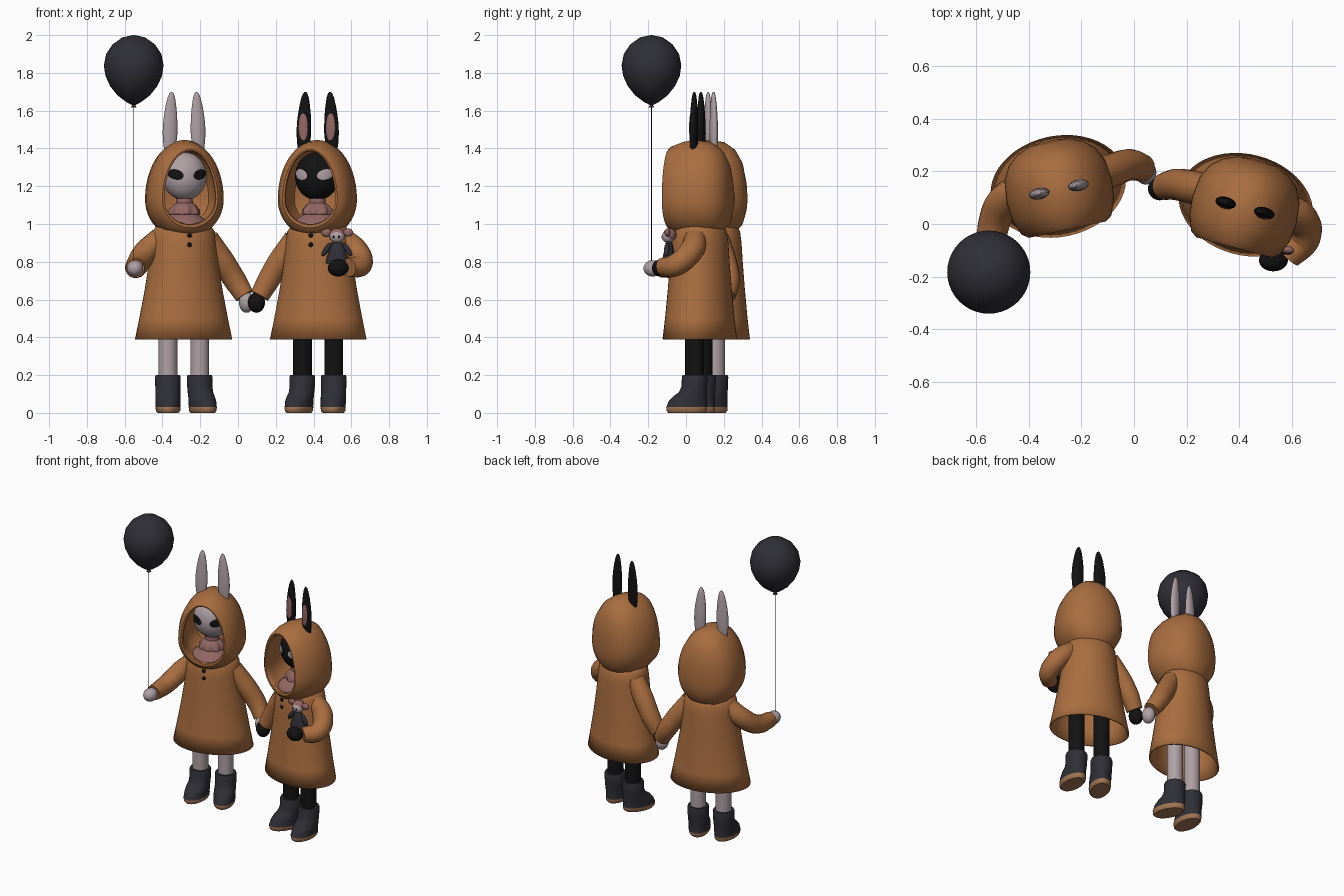
import bpy, bmesh, math
from mathutils import Matrix, Vector

if "Cube" in bpy.data.objects:
    bpy.data.objects.remove(bpy.data.objects["Cube"])


def material(name, rgb):
    m = bpy.data.materials.new(name)
    m.diffuse_color = (*rgb, 1)
    m.use_nodes = True
    m.node_tree.nodes["Principled BSDF"].inputs["Base Color"].default_value = m.diffuse_color
    return m


COAT = material("ochre_coat", (0.40, 0.155, 0.05))
PALE = material("pale_lilac", (0.43, 0.355, 0.375))
BLACK = material("black", (0.006, 0.006, 0.006))
SLATE = material("dark_slate", (0.028, 0.028, 0.037))
PINK = material("dusty_pink", (0.29, 0.135, 0.125))
TAN = material("tan_sole", (0.36, 0.18, 0.085))
I = Matrix.Identity(4)


def add(name, bm, mat, M=I):
    bmesh.ops.recalc_face_normals(bm, faces=bm.faces[:])
    bm.transform(M)
    me = bpy.data.meshes.new(name)
    bm.to_mesh(me)
    bm.free()
    me.materials.append(mat)
    ob = bpy.data.objects.new(name, me)
    bpy.context.collection.objects.link(ob)
    return ob


def loft(name, rings, mat, M=I, cap_start=True, cap_end=True):
    """Skin a list of closed rings of points."""
    bm = bmesh.new()
    loops = [[bm.verts.new(p) for p in r] for r in rings]
    n = len(loops[0])
    for a, b in zip(loops, loops[1:]):
        for i in range(n):
            j = (i + 1) % n
            bm.faces.new((a[i], a[j], b[j], b[i]))
    if cap_start:
        bm.faces.new(loops[0])
    if cap_end:
        bm.faces.new(loops[-1])
    return add(name, bm, mat, M)


def oval(z, a, b, cx=0, cy=0, n=32, wave=0):
    """Horizontal elliptical ring, optionally scalloped."""
    pts = []
    for i in range(n):
        t = 2 * math.pi * i / n
        k = 1 + wave * math.cos(8 * t)
        pts.append((cx + a * k * math.cos(t), cy + b * k * math.sin(t), z))
    return pts


def egg(y, w, zb, zt, zm=1.13, n=48):
    """Upright egg-shaped ring facing the front."""
    pts = []
    for i in range(n):
        t = 2 * math.pi * i / n
        s = math.sin(t)
        pts.append((w * math.cos(t), y, zm + s * ((zt - zm) if s > 0 else (zm - zb))))
    return pts


def ball(name, c, r, mat, M=I, rot=I):
    bm = bmesh.new()
    bmesh.ops.create_uvsphere(bm, u_segments=28, v_segments=18, radius=1)
    return add(name, bm, mat, M @ Matrix.Translation(c) @ rot @ Matrix.Diagonal((*r, 1)))


def tube(name, pts, mat):
    """Smooth tube through (x, y, z, radius) points."""
    cu = bpy.data.curves.new(name, 'CURVE')
    cu.dimensions = '3D'
    cu.bevel_depth, cu.bevel_resolution = 1, 6
    cu.resolution_u, cu.use_fill_caps = 10, True
    sp = cu.splines.new('BEZIER')
    sp.bezier_points.add(len(pts) - 1)
    for bp, p in zip(sp.bezier_points, pts):
        bp.co, bp.radius = p[:3], p[3]
        bp.handle_left_type = bp.handle_right_type = 'AUTO'
    tmp = bpy.data.objects.new(name + "_path", cu)
    bpy.context.collection.objects.link(tmp)
    dg = bpy.context.evaluated_depsgraph_get()
    me = bpy.data.meshes.new_from_object(tmp.evaluated_get(dg))
    bpy.data.objects.remove(tmp)
    bm = bmesh.new()
    bm.from_mesh(me)
    bmesh.ops.remove_doubles(bm, verts=bm.verts[:], dist=1e-5)
    return add(name, bm, mat)


def face_patch(name, c, r, x0, z0, w, h, tilt, mat, M):
    """Thin oval laid on the front of an ellipsoid head."""
    rings = []
    for k in (1, 0.75, 0.5, 0.25, 0.03):
        ring = []
        for i in range(24):
            t = 2 * math.pi * i / 24
            u, v = k * w * math.cos(t), k * h * math.sin(t)
            x = x0 + u * math.cos(tilt) - v * math.sin(tilt)
            z = z0 + u * math.sin(tilt) + v * math.cos(tilt)
            d = max(0.0, 1 - (x / r[0]) ** 2 - ((z - c[2]) / r[2]) ** 2)
            ring.append((x, c[1] - r[1] * math.sqrt(d) - 0.004, z))
        rings.append(ring)
    loft(name, rings, mat, M, cap_start=False)


def figure(tag, x, y, angle, skin, eye, ear_lining):
    M = Matrix.Translation((x, y, 0)) @ Matrix.Rotation(math.radians(angle), 4, 'Z')

    # flared coat, open at the hem
    coat = loft(tag + "_coat", [oval(z, a, b, n=48) for z, a, b in (
        (.39, .26, .192), (.5, .237, .18), (.65, .208, .167), (.8, .184, .156),
        (.9, .173, .15), (.96, .166, .142), (.99, .145, .125), (1.0, .11, .1))],
        COAT, M, cap_start=False)
    mod = coat.modifiers.new("thickness", 'SOLIDIFY')
    mod.thickness = 0.01

    # hood: lining from the back to the rim, then outside from the rim to the back
    loft(tag + "_hood", [egg(*r) for r in (
        (.13, .09, 1.05, 1.28), (.09, .155, .99, 1.38), (0, .18, .96, 1.42),
        (-.10, .16, .98, 1.40), (-.155, .137, 1.0, 1.385), (-.166, .139, .995, 1.388),
        (-.168, .15, .98, 1.395), (-.15, .175, .955, 1.412), (-.09, .198, .93, 1.435),
        (-.02, .205, .92, 1.445), (.06, .196, .925, 1.433), (.115, .168, .95, 1.395),
        (.15, .127, .99, 1.335), (.17, .075, 1.05, 1.25), (.176, .03, 1.10, 1.18))],
        COAT, M)

    # shirt with ruffled collar and neck
    loft(tag + "_shirt_collar", [oval(z, a, a * .95, 0, -.02, 48, w) for z, a, w in (
        (.985, .14, 0), (1.02, .118, 0), (1.05, .075, 0), (1.052, .08, .08), (1.075, .078, .08),
        (1.1, .06, .04), (1.11, .045, 0), (1.17, .042, 0))], PINK, M)

    # masked head and eyes
    c, r = (0, -.025, 1.253), (.118, .1, .127)
    ball(tag + "_head", c, r, skin, M)
    for s, side in ((-1, "left"), (1, "right")):
        face_patch(f"{tag}_{side}_eye", c, r, s * .066, 1.262, .04, .027, s * .3, eye, M)

        # ear with optional lining
        loft(f"{tag}_{side}_ear", [oval(z, a, b, s * cx, -.012, 24) for z, a, b, cx in (
            (1.38, .028, .016, .078), (1.43, .036, .02, .077), (1.48, .04, .022, .076),
            (1.53, .039, .021, .075), (1.58, .035, .019, .073), (1.63, .028, .016, .071),
            (1.67, .02, .012, .069), (1.69, .012, .008, .068), (1.70, .004, .003, .068))],
            skin, M)
        if ear_lining:
            ball(f"{tag}_{side}_ear_lining", (s * .075, -.028, 1.51), (.025, .008, .08),
                 ear_lining, M)

        # leg and boot
        loft(f"{tag}_{side}_leg", [oval(z, .05, .05, s * .086, -.005, 24)
                                   for z in (.15, .65)], skin, M)
        B = M @ Matrix.Translation((s * .086, -.005, 0)) @ Matrix.Rotation(s * .19, 4, 'Z')
        boot = loft(f"{tag}_{side}_boot", [oval(z, a, b, 0, cy) for z, a, b, cy in (
            (0, .056, .098, -.042), (.01, .064, .107, -.042), (.03, .067, .109, -.042),
            (.035, .066, .107, -.041), (.06, .067, .102, -.037), (.085, .067, .09, -.026),
            (.11, .066, .074, -.009), (.14, .067, .068, -.002), (.19, .068, .068, 0),
            (.2, .064, .064, 0))], SLATE, B)
        boot.data.materials.append(TAN)
        for p in boot.data.polygons:
            p.material_index = int(p.center.z < .03)

    # two coat buttons
    for i, z in enumerate((.94, .89)):
        ball(f"{tag}_button_{i + 1}", (0, -.152, z), (.012, .008, .012), BLACK, M)


figure("pale_figure", -.288, .143, 12, PALE, BLACK, None)
figure("dark_figure", .425, .073, -15, BLACK, PALE, PINK)

# sleeves
tube("pale_balloon_sleeve", [(-.41, .13, .925, .06), (-.49, .09, .85, .064),
                             (-.535, -.01, .78, .06), (-.545, -.14, .765, .05)], COAT)
tube("pale_inner_sleeve", [(-.16, .17, .92, .06), (-.08, .205, .80, .064),
                           (-.015, .225, .70, .06), (.035, .212, .62, .052)], COAT)
tube("dark_inner_sleeve", [(.30, .12, .92, .06), (.22, .14, .80, .064),
                           (.16, .15, .70, .06), (.115, .143, .62, .052)], COAT)
tube("dark_doll_sleeve", [(.55, .05, .925, .06), (.625, .03, .86, .064),
                          (.65, -.05, .785, .06), (.585, -.125, .77, .05)], COAT)

# hands
ball("pale_balloon_hand", (-.545, -.175, .765), (.043, .05, .043), PALE)
ball("pale_held_hand", (.045, .195, .585), (.04, .045, .055), PALE)
ball("dark_held_hand", (.098, .135, .585), (.045, .045, .055), BLACK)
ball("dark_doll_hand", (.53, -.138, .767), (.055, .042, .045), BLACK)

# balloon, knot and string
loft("balloon", [oval(z, r, r, -.552, -.183, 40) for r, z in (
    (.004, 2), (.06, 1.988), (.112, 1.951), (.146, 1.9), (.158, 1.84), (.15, 1.785),
    (.125, 1.73), (.085, 1.68), (.035, 1.643), (.008, 1.63), (.016, 1.616))], SLATE)
tube("balloon_string", [(-.552, -.183, .79, .002), (-.552, -.183, 1.62, .002)], BLACK)

# small doll
D = Matrix.Translation((.525, -.09, 0)) @ Matrix.Rotation(math.radians(-8), 4, 'Z')
loft("doll_dress", [oval(z, a, a * .6, n=24) for z, a in (
    (.79, .06), (.81, .06), (.86, .042), (.9, .028), (.915, .015))], SLATE, D)
ball("doll_head", (0, -.004, .933), (.04, .034, .034), PALE, D)
ball("doll_hair", (0, .004, .943), (.043, .035, .034), PINK, D)
for s, side in ((-1, "left"), (1, "right")):
    ball(f"doll_{side}_bunch", (s * .058, 0, .955), (.027, .015, .022), PINK, D)
    ball(f"doll_{side}_arm", (s * .056, -.005, .865), (.014, .014, .042), SLATE, D,
         Matrix.Rotation(-s * .6, 4, 'Y'))
    ball(f"doll_{side}_eye", (s * .014, -.036, .932), (.006, .003, .006), BLACK, D)

# smooth shading with crisp edges
for ob in bpy.context.scene.objects:
    ob.select_set(True)
    bpy.context.view_layer.objects.active = ob
bpy.ops.object.shade_smooth_by_angle(angle=math.radians(40))
